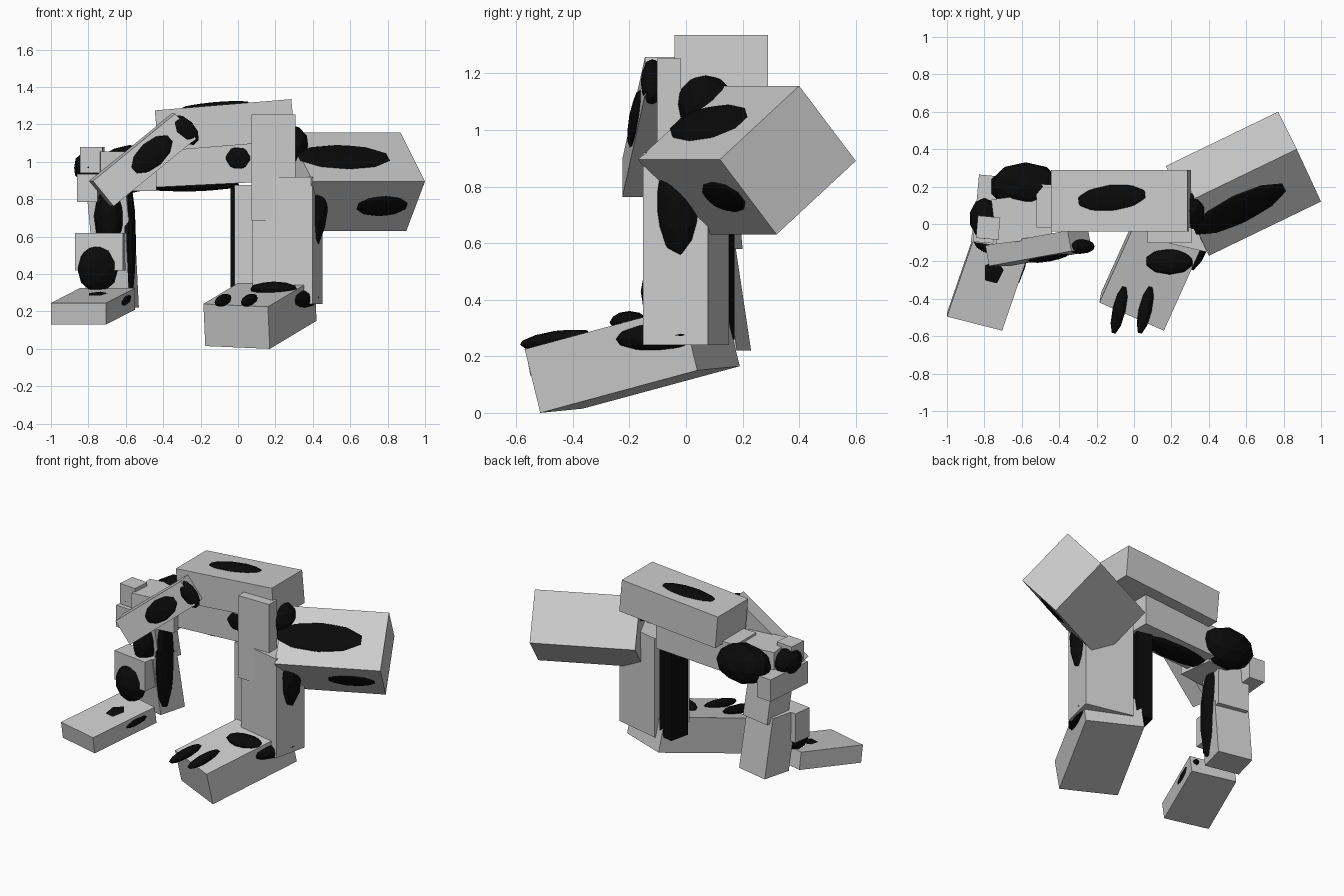
import bpy, bmesh
from mathutils import Vector, Matrix

X, Y, Z = Vector((1, 0, 0)), Vector((0, 1, 0)), Vector((0, 0, 1))
black = bpy.data.materials.new("black")
black.diffuse_color = (0.003, 0.003, 0.003, 1)


def make(name, bm, c, axes, mat=None):
    m = Matrix(axes).transposed().to_4x4()
    m.translation = Vector(c)
    bm.transform(m)
    bmesh.ops.recalc_face_normals(bm, faces=bm.faces)
    me = bpy.data.meshes.new(name)
    bm.to_mesh(me)
    bm.free()
    ob = bpy.data.objects.new(name, me)
    bpy.context.collection.objects.link(ob)
    if mat:
        me.materials.append(mat)


# box from its centre and three edge vectors
def box(name, c, u, v, w, mat=None):
    bm = bmesh.new()
    bmesh.ops.create_cube(bm, size=1)
    make(name, bm, c, (u, v, w), mat)


# upright box turned about z
def block(name, c, size, turn=0, mat=None):
    r = Matrix.Rotation(turn, 3, 'Z')
    box(name, c, r @ X * size[0], r @ Y * size[1], Z * size[2], mat)


# foot box from its lowest toe corner
def foot(name, toe, u, v, w):
    u, v, w = Vector(u), Vector(v), Vector(w)
    box(name, Vector(toe) + (u + v + w) / 2, u, v, w)


# faceted black bulge: half length along u, flattened towards the facing direction
def bulge(name, c, u, wide, thick, facing):
    u = Vector(u)
    v = facing.cross(u).normalized() * wide
    w = u.cross(v).normalized() * thick
    bm = bmesh.new()
    bmesh.ops.create_icosphere(bm, subdivisions=2, radius=1)
    make(name, bm, c, (u, v, w), black)


# head: a long box standing on its edge
head = Vector((0.585, 0.215, 0.893))
long, low, top = Vector((0.6, 0.29, 0)), Vector((0.13, -0.28, -0.26)), Vector((0.10, -0.20, 0.265))
box("head", head, long, low, top)
bulge("head_streak_upper", head + top / 2 - long * 0.12, long * 0.42, 0.10, 0.015, top)
bulge("head_streak_lower", head + low / 2 + long * 0.2, long * 0.23, 0.07, 0.015, low)

# torso
box("upper_torso", (-0.07, 0.125, 1.195), (0.73, 0, 0.06), Y * 0.33, (0.02, 0, -0.22))
box("lower_torso", (-0.22, 0.095, 0.98), (0.6, 0, 0.03), Y * 0.23, Z * 0.21)

# arms
box("right_upper_arm", (-0.51, -0.13, 1.01), (0.44, 0.08, 0.36), (0.11, 0, -0.135), (-0.02, 0.11, 0))
block("left_upper_arm", (0.19, -0.06, 0.97), (0.235, 0.085, 0.565))
block("right_forearm", (-0.735, -0.05, 0.52), (0.26, 0.13, 0.2), -0.14)

# left leg
block("left_leg", (0.265, 0, 0.58), (0.33, 0.236, 0.68), -0.23)
block("left_leg_core", (0.03, 0.09, 0.56), (0.11, 0.14, 0.6), -0.23, black)
block("left_leg_panel", (0.05, 0.02, 0.6), (0.12, 0.09, 0.55), -0.23)
foot("left_foot", (0.17, -0.515, 0), (0.25, 0.555, 0.15), (-0.345, 0.15, 0.015), (-0.01, -0.055, 0.225))

# right leg
block("right_thigh", (-0.60, 0.03, 0.95), (0.30, 0.24, 0.21), 0.12)
block("right_hip_plate", (-0.79, 0.08, 0.86), (0.11, 0.36, 0.15), -0.09)
block("right_hip_cap", (-0.78, -0.02, 1.01), (0.12, 0.12, 0.14), -0.09)
box("right_knee", (-0.68, 0.07, 0.74), (0.21, -0.04, 0), (0.03, 0.19, 0), (-0.03, -0.03, 0.32))
box("right_shin", (-0.68, 0.08, 0.42), (0.23, -0.05, 0), (0.05, 0.19, 0), (-0.02, -0.06, 0.40))
foot("right_foot", (-0.705, -0.55, 0.13), (0.155, 0.45, 0.08), (-0.295, 0.075, 0), (0, -0.02, 0.115))

# black body showing through the upper blocks
bulge("neck_lower", (0.38, -0.02, 0.74), Z * 0.21, 0.09, 0.10, X)
bulge("neck_upper", (0.27, 0.07, 1.09), X * 0.11, 0.11, 0.11, Z)
bulge("chest_core", (0, 0.03, 1.02), X * 0.1, 0.07, 0.09, Z)
bulge("back_patch", (-0.12, 0.14, 1.3), (0.19, 0.02, 0.016), 0.07, 0.02, Z)
bulge("waist_core", (-0.28, 0.08, 0.88), X * 0.3, 0.09, 0.04, Z)
bulge("arm_patch", (-0.46, -0.18, 1.04), (0.10, 0.02, 0.09), 0.07, 0.02, Y)
bulge("shoulder_patch", (-0.29, -0.12, 1.17), (0.07, 0, -0.07), 0.06, 0.04, Y)
bulge("right_hip_bulge", (-0.58, 0.20, 0.96), X * 0.19, 0.13, 0.13, Z)
bulge("right_hip_end", (-0.80, 0.03, 0.97), X * 0.08, 0.11, 0.09, Z)

# black body showing through the legs and feet
bulge("right_knee_core", (-0.69, -0.01, 0.71), Z * 0.17, 0.10, 0.08, X)
bulge("right_inner_core", (-0.585, 0.04, 0.56), Z * 0.34, 0.09, 0.04, X)
bulge("right_hand", (-0.75, -0.09, 0.43), Z * 0.13, 0.11, 0.07, Y)
bulge("right_instep", (-0.75, -0.25, 0.27), (0.03, 0.12, 0.02), 0.10, 0.03, Z)
bulge("right_ankle", (-0.62, -0.22, 0.265), (0.04, 0.14, 0.03), 0.04, 0.04, Z)
bulge("left_instep", (0.19, -0.20, 0.32), X * 0.13, 0.07, 0.04, Z)
bulge("left_ankle", (0.36, -0.09, 0.27), (0.06, 0.16, 0.01), 0.05, 0.05, Z)
for i, x in enumerate((-0.08, 0.06)):
    bulge("left_toe_%d" % i, (x, -0.46, 0.26), (-0.03, -0.13, -0.02), 0.035, 0.03, Z)
